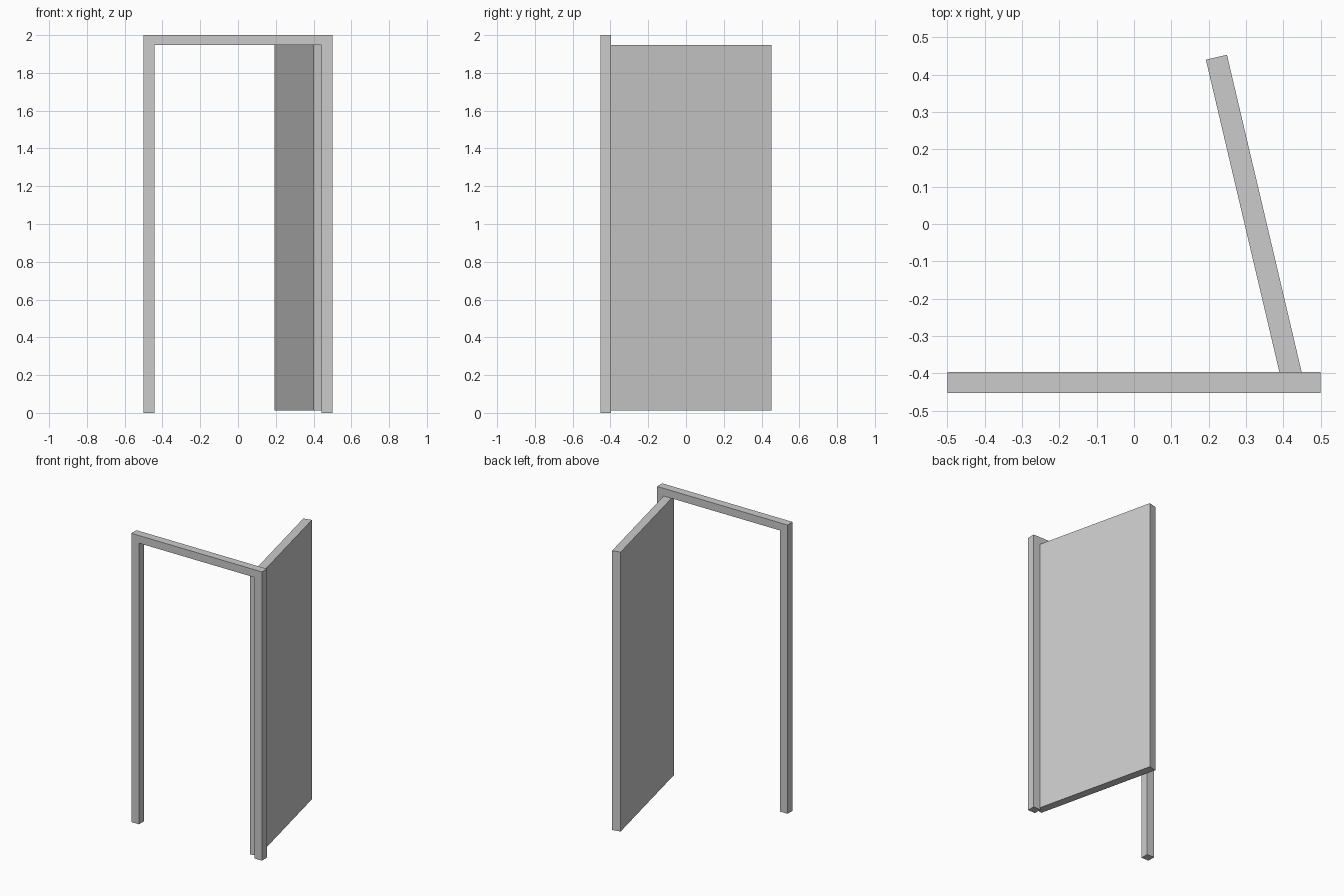
import bpy, bmesh
from math import sin, cos, radians
from mathutils import Vector

if "Cube" in bpy.data.objects:
    bpy.data.objects.remove(bpy.data.objects["Cube"])


def prism(name, profile, offset):
    """Extrude a closed flat profile along offset into a solid."""
    bm = bmesh.new()
    face = bm.faces.new([bm.verts.new(p) for p in profile])
    ext = bmesh.ops.extrude_face_region(bm, geom=[face], use_keep_orig=True)
    verts = [g for g in ext["geom"] if isinstance(g, bmesh.types.BMVert)]
    bmesh.ops.translate(bm, verts=verts, vec=offset)
    bmesh.ops.recalc_face_normals(bm, faces=bm.faces)
    mesh = bpy.data.meshes.new(name)
    bm.to_mesh(mesh)
    bm.free()
    obj = bpy.data.objects.new(name, mesh)
    bpy.context.collection.objects.link(obj)
    return obj


# Door frame: two posts and a lintel in one U-shaped profile
front, depth = -0.453, 0.056
inner, head = 0.442, 1.947
half = [(0.5, 2.0), (0.5, 0.0), (inner, 0.0), (inner, head)]
outline = half + [(-x, z) for x, z in reversed(half)]
prism("door_frame", [(x, front, z) for x, z in outline], (0, depth, 0))

# Door leaf: slab swung open, its hinge end set into the frame
angle, width, thick = radians(13.25), 0.905, 0.058
bottom, top = 0.012, head
along = Vector((sin(angle), -cos(angle), 0))
across = Vector((cos(angle), sin(angle), 0))
tip = Vector((0.1925, 0.44, bottom))
plan = [tip, tip + across * thick,
        tip + across * thick + along * width, tip + along * width]
prism("door_leaf", plan, (0, 0, top - bottom))
